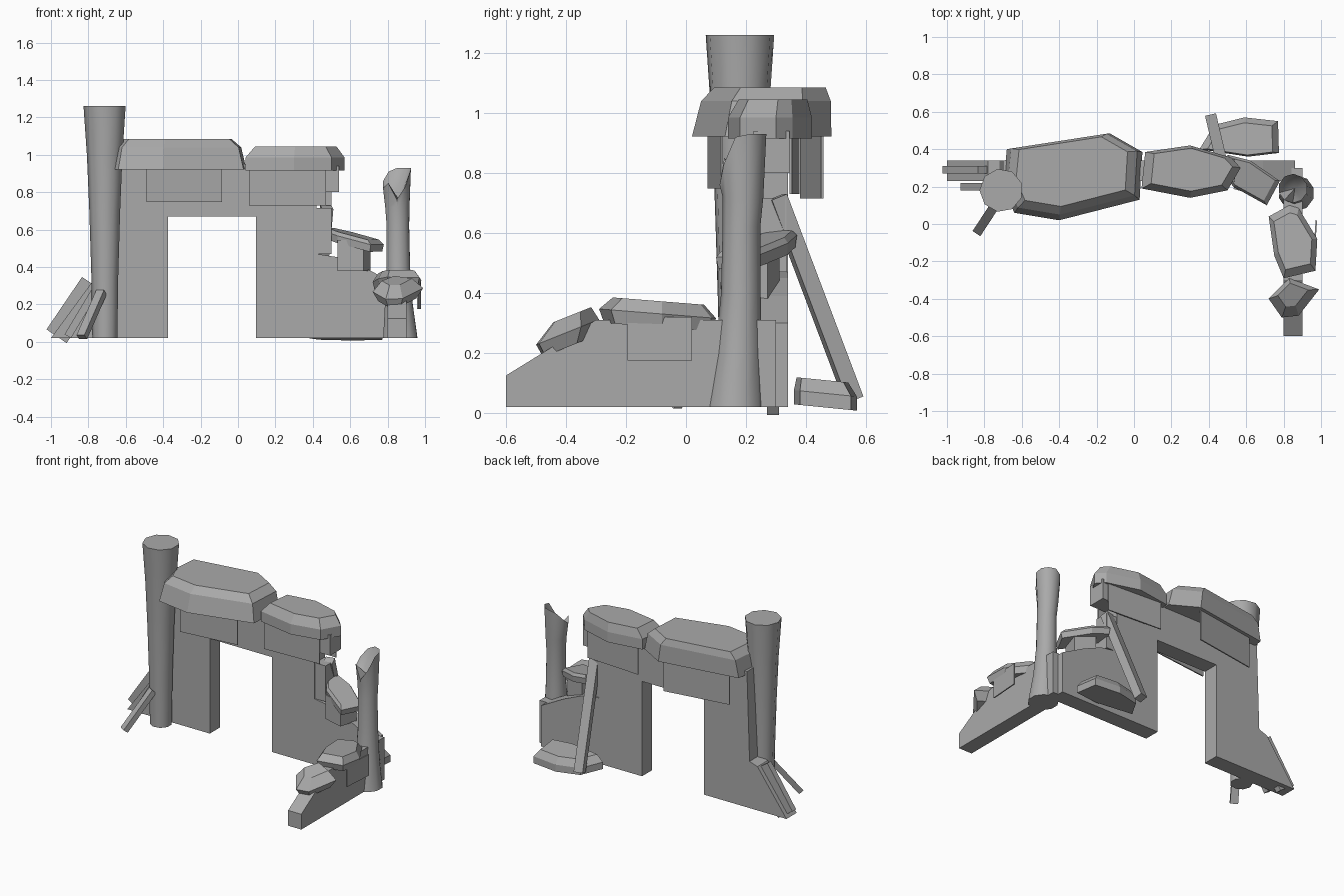
import bpy, bmesh, math
from mathutils import Vector, Matrix

if "Cube" in bpy.data.objects:
    bpy.data.objects.remove(bpy.data.objects["Cube"], do_unlink=True)

stone = bpy.data.materials.new("grey stone")
stone.use_nodes = True
grey = (0.4, 0.4, 0.4, 1)
stone.diffuse_color = grey
stone.node_tree.nodes["Principled BSDF"].inputs["Base Color"].default_value = grey


def finish(name, bm, smooth=False):
    bmesh.ops.recalc_face_normals(bm, faces=bm.faces[:])
    mesh = bpy.data.meshes.new(name)
    bm.to_mesh(mesh)
    bm.free()
    mesh.materials.append(stone)
    ob = bpy.data.objects.new(name, mesh)
    bpy.context.collection.objects.link(ob)
    if smooth:
        bpy.ops.object.select_all(action="DESELECT")
        ob.select_set(True)
        bpy.context.view_layer.objects.active = ob
        bpy.ops.object.shade_smooth_by_angle(angle=math.radians(45))
    return ob


def loft(bm, rings):
    """Join rings of equal length into a skin and return the vertex rings."""
    rows = [[bm.verts.new(p) for p in ring] for ring in rings]
    n = len(rows[0])
    for a, b in zip(rows, rows[1:]):
        for i in range(n):
            j = (i + 1) % n
            bm.faces.new((a[i], a[j], b[j], b[i]))
    return rows


def prism(name, profile, axis, lo, hi):
    """Extrude a side profile (along, z) between lo and hi on the axis."""
    def at(d):
        return [(u, d, z) if axis == "y" else (d, u, z) for u, z in profile]
    bm = bmesh.new()
    rows = loft(bm, [at(lo), at(hi)])
    bm.faces.new(rows[0])
    bm.faces.new(rows[-1])
    return finish(name, bm)


def rock(name, outline, layers, tilt=(0, 0)):
    """Stack scaled copies of an outline; layers are (scale, z, y shift)."""
    cx = sum(p[0] for p in outline) / len(outline)
    cy = sum(p[1] for p in outline) / len(outline)
    rings = []
    for s, z, dy in layers:
        ring = []
        for x, y in outline:
            u, v = (x - cx) * s, (y - cy) * s
            ring.append((cx + u, cy + v + dy, z + tilt[0] * u + tilt[1] * v))
        rings.append(ring)
    bm = bmesh.new()
    rows = loft(bm, rings)
    bm.faces.new(rows[0])
    bm.faces.new(rows[-1])
    return finish(name, bm)


def plate(name, start, end, z0, z1, thick=0.008):
    """Upright stone face running between two ground points."""
    a, b = Vector(start), Vector(end)
    d = (b - a).normalized()
    n = Vector((-d.y, d.x)) * thick / 2
    ring = [a - n, b - n, b + n, a + n]
    bm = bmesh.new()
    rows = loft(bm, [[(p.x, p.y, z) for p in ring] for z in (z0, z1)])
    bm.faces.new(rows[0])
    bm.faces.new(rows[-1])
    return finish(name, bm)


def plank(name, start, end, width, depth):
    """Square beam leaning from start to end."""
    a, b = Vector(start), Vector(end)
    d = b - a
    rot = d.to_track_quat("Z", "Y").to_matrix().to_4x4()
    bm = bmesh.new()
    m = Matrix.Translation((a + b) / 2) @ rot @ Matrix.Diagonal((width, depth, d.length, 1))
    bmesh.ops.create_cube(bm, size=1, matrix=m)
    return finish(name, bm)


def circle(cx, cy, z, r, n, turn=0.0):
    return [(cx + r * math.cos(turn + math.tau * i / n),
             cy + r * math.sin(turn + math.tau * i / n), z) for i in range(n)]


# Main wall with doorway, sloping foot and broken shoulder
prism("gate_wall", [(-1, .02), (-.375, .02), (-.375, .67), (.095, .67), (.095, .02),
                    (.86, .02), (.86, .3), (.69, .39), (.55, .45), (.42, .47),
                    (.42, .95), (-.7, .95), (-.72, .34), (-.78, .32)], "y", .23, .34)

# Low side wall running forward
prism("side_wall", [(-.6, .02), (.3, .02), (.3, .31), (-.3, .31), (-.6, .125)], "x", .8, .9)

# Raised stone faces
plate("front_lintel_face", (-.49, .075), (-.085, .12), .748, .94)
plate("back_lintel_face", (-.6, .385), (-.15, .455), .715, .94)
plate("front_shoulder_face", (.06, .2), (.47, .215), .73, .94)
plate("back_shoulder_face", (.1, .375), (.5, .35), .73, .94)
plate("side_wall_face", (.96, -.195), (.975, .02), .175, .32)

# Broken courses at the end of the wall
plate("end_course", (.35, .285), (.54, .285), .8, .94, .12)
plate("ragged_course", (.38, .285), (.5, .285), .47, .715, .1)
plate("step_course", (.55, .25), (.69, .21), .38, .545, .13)

# Capping slabs
rock("large_cap", [(-.7, .2), (-.64, .06), (-.4, .02), (.03, .13), (.045, .385),
                   (-.13, .485), (-.68, .4)],
     [(1, .922, 0), (.93, 1.04, .015), (.8, 1.085, .03)])
rock("small_cap", [(.04, .19), (.3, .14), (.5, .18), (.57, .3), (.52, .355),
                   (.3, .42), (.06, .385)],
     [(1, .915, 0), (1, .985, 0), (.82, 1.045, .01)])
rock("step_cap", [(.46, .3), (.53, .2), (.71, .1), (.78, .23), (.62, .34), (.5, .37)],
     [(.95, .52, 0), (1, .56, 0), (.85, .58, 0)], (-.2, .12))
rock("side_cap", [(.72, .04), (.75, -.17), (.8, -.29), (.97, -.25), (.98, -.08),
                  (.88, .085), (.83, .1)],
     [(.92, .285, 0), (1, .33, 0), (.78, .372, 0)], (0, -.08))
rock("front_stone", [(.72, -.4), (.79, -.5), (.88, -.49), (.99, -.35), (.83, -.29)],
     [(.75, .215, 0), (1, .265, 0), (.6, .325, .02)], (0, .4))
rock("fallen_slab", [(.35, .4), (.61, .36), (.775, .38), (.77, .55), (.59, .57), (.43, .53)],
     [(1, .018, 0), (1, .065, 0), (.82, .11, -.01)], (0, -.1))

# Tall flared pillar
bm = bmesh.new()
rows = loft(bm, [circle(-.71, .18, z, r, 9, .35) for z, r in
                 ((.02, .069), (.35, .074), (.7, .085), (1.0, .098), (1.26, .116))])
bm.faces.new(rows[0])
bm.faces.new(rows[-1])
finish("tall_pillar", bm, True)

# Broken pillar with a hollow, jagged top
bm = bmesh.new()
rings = [circle(cx, cy, z, r, 10, .3) for cx, cy, z, r in
         ((.868, .165, .02, .096), (.86, .175, .2, .078), (.857, .183, .4, .066),
          (.855, .185, .62, .063), (.852, .19, .72, .068))]
jag = (.93, .93, .93, .91, .86, .82, .85, .76, .83, .92)
rings.append([(x, y, z) for (x, y, _), z in zip(circle(.85, .19, 0, .078, 10, .3), jag)])
rows = loft(bm, rings)
bm.faces.new(rows[0])
pit = bm.verts.new((.86, .19, .76))
for i in range(10):
    bm.faces.new((rows[-1][i], rows[-1][(i + 1) % 10], pit))
finish("broken_pillar", bm, True)

# Leaning planks
plank("back_plank", (.415, .56, .045), (.475, .305, .72), .06, .055)
plank("front_prop", (-.835, -.04, .025), (-.73, .12, .265), .05, .035)
plank("side_prop", (-.91, .2, .03), (-.76, .2, .28), .04, .04)
plank("foot_prop", (-.97, .29, .03), (-.78, .29, .31), .04, .13)
